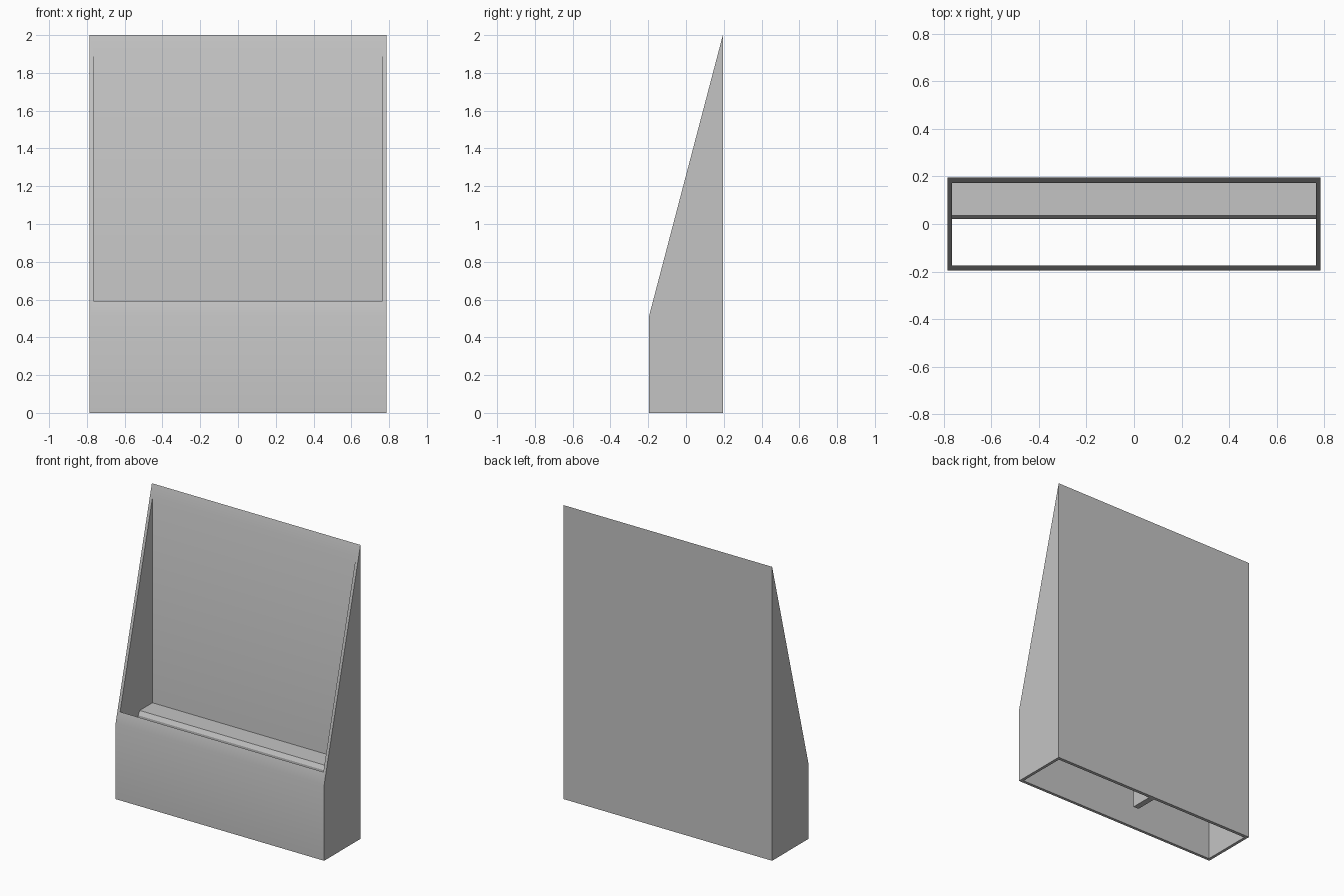
import bpy, bmesh, math

cube = bpy.data.objects.get("Cube")
if cube:
    bpy.data.objects.remove(cube, do_unlink=True)

grey = bpy.data.materials.new("plain_grey")
grey.use_nodes = True
colour = (0.55, 0.55, 0.55, 1)
grey.diffuse_color = colour
grey.node_tree.nodes["Principled BSDF"].inputs["Base Color"].default_value = colour

HALF_W, HALF_D, HEIGHT, LIP = 0.785, 0.195, 2.0, 0.515
WALL, BACK_WALL = 0.02, 0.022
IN_X, IN_FRONT, IN_BACK = HALF_W - WALL, -HALF_D + WALL, HALF_D - BACK_WALL


def finish(name, bm):
    """Turn a bmesh into a named, shaded object."""
    bmesh.ops.recalc_face_normals(bm, faces=bm.faces)
    mesh = bpy.data.meshes.new(name)
    bm.to_mesh(mesh)
    bm.free()
    mesh.materials.append(grey)
    obj = bpy.data.objects.new(name, mesh)
    bpy.context.collection.objects.link(obj)
    bpy.ops.object.select_all(action='DESELECT')
    obj.select_set(True)
    bpy.context.view_layer.objects.active = obj
    bpy.ops.object.shade_smooth_by_angle(angle=math.radians(30))
    return obj


def slope(y):
    """Height of the slanted rim at depth y."""
    return LIP + (HEIGHT - LIP) * (y + HALF_D) / (2 * HALF_D)


def floor(y):
    return 0.0


def loop(bm, x, front, back, height):
    corners = [(-x, front), (x, front), (x, back), (-x, back)]
    return [bm.verts.new((cx, cy, height(cy))) for cx, cy in corners]


def extrude_x(name, profile, x0, x1):
    """Extrude a (y, z) profile between two x positions."""
    bm = bmesh.new()
    face = bm.faces.new([bm.verts.new((x0, y, z)) for y, z in profile])
    new = bmesh.ops.extrude_face_region(bm, geom=[face])["geom"]
    verts = [v for v in new if isinstance(v, bmesh.types.BMVert)]
    bmesh.ops.translate(bm, verts=verts, vec=(x1 - x0, 0, 0))
    return finish(name, bm)


# Open-bottomed casing: outer walls, slanted rim, inner walls, bottom rim
bm = bmesh.new()
loops = [
    loop(bm, HALF_W, -HALF_D, HALF_D, floor),
    loop(bm, HALF_W, -HALF_D, HALF_D, slope),
    loop(bm, IN_X, IN_FRONT, IN_BACK, slope),
    loop(bm, IN_X, IN_FRONT, IN_BACK, floor),
]
for k in range(4):
    a, b = loops[k], loops[(k + 1) % 4]
    for i in range(4):
        j = (i + 1) % 4
        bm.faces.new((a[i], a[j], b[j], b[i]))
finish("casing", bm)

# Shelf along the back wall with a chamfered front edge
SHELF_TOP, SHELF_FRONT = 0.52, 0.02
SHELF_BASE = SHELF_TOP - 0.045
extrude_x("shelf", [
    (IN_BACK, SHELF_TOP), (SHELF_FRONT + 0.016, SHELF_TOP),
    (SHELF_FRONT, SHELF_TOP - 0.027), (SHELF_FRONT, SHELF_BASE),
    (IN_BACK, SHELF_BASE)], -IN_X, IN_X)

# Upright rib carrying the middle of the shelf
extrude_x("shelf_support", [
    (IN_BACK, 0), (SHELF_FRONT, 0),
    (SHELF_FRONT, SHELF_BASE), (IN_BACK, SHELF_BASE)], -0.02, 0.02)
